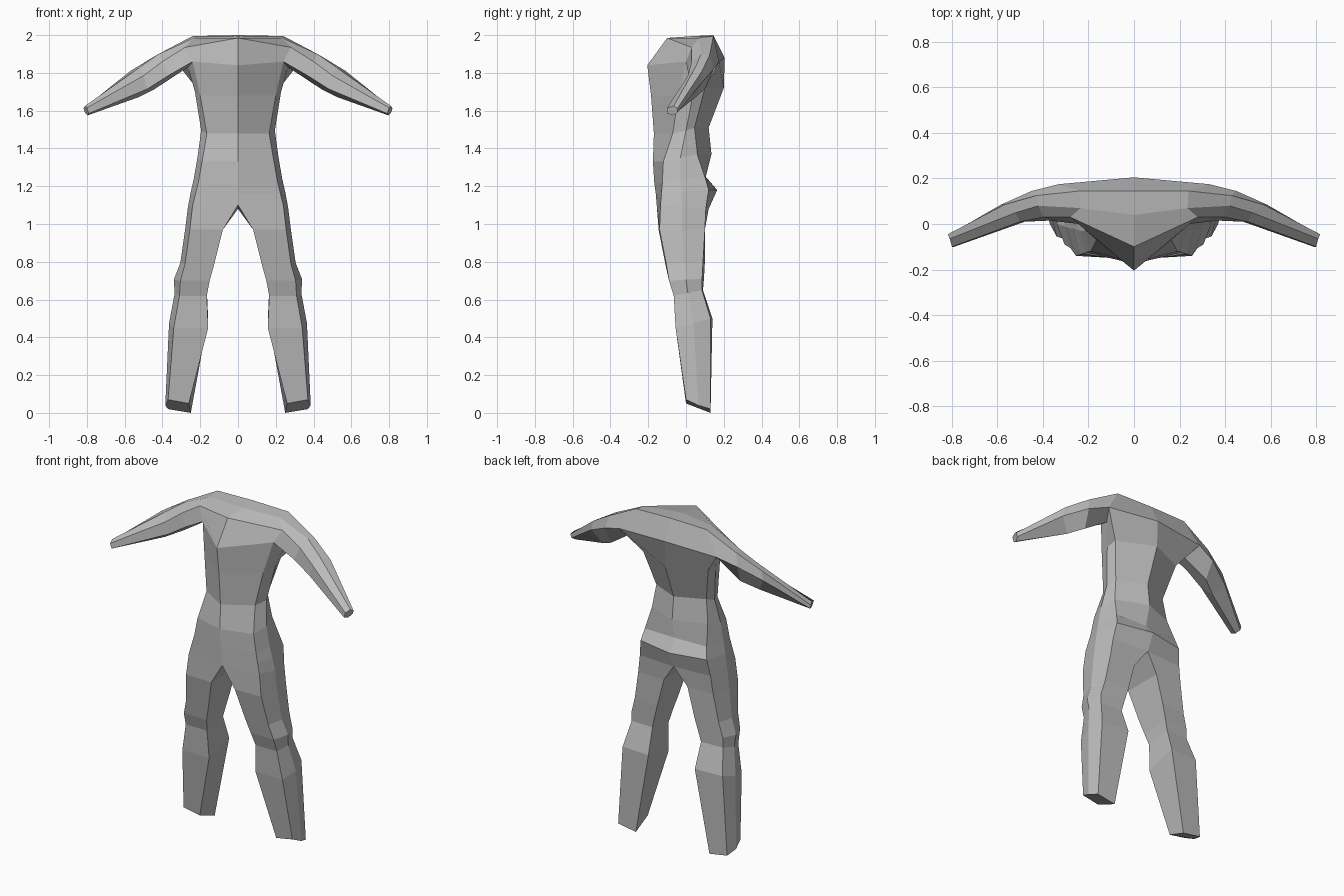
import bpy
import bmesh

grey = bpy.data.materials.new("plain grey")
grey.diffuse_color = (0.5, 0.5, 0.5, 1)


def section(zf, zb, xin, yfc, xfo, yfo, xo, yo, xbo, ybo, ybc):
    """Half body ring: front inner, front outer, side, back outer, back inner."""
    return [(xin, yfc, zf), (xfo, yfo, zf), (xo, yo, (zf + zb) / 2),
            (xbo, ybo, zb), (xin, ybc, zb)]


def loft(name, rings, closed, cap=False, extra=()):
    """Skin the rings, add extra faces, and mirror the half across x = 0."""
    bm = bmesh.new()
    rows = [[bm.verts.new(p) for p in r] for r in rings]
    for a, b in zip(rows, rows[1:]):
        n = len(a)
        for i in range(n if closed else n - 1):
            j = (i + 1) % n
            bm.faces.new((a[i], b[i], b[j], a[j]))
    if cap:
        bm.faces.new(rows[-1][::-1])
    for pts in extra:
        bm.faces.new([bm.verts.new(p) for p in pts])
    bmesh.ops.remove_doubles(bm, verts=bm.verts[:], dist=0.0005)
    mesh = bpy.data.meshes.new(name)
    bm.to_mesh(mesh)
    bm.free()
    mesh.materials.append(grey)
    ob = bpy.data.objects.new(name, mesh)
    bpy.context.collection.objects.link(ob)
    mod = ob.modifiers.new("mirror", 'MIRROR')
    mod.use_clip = True
    mod.merge_threshold = 0.001
    return ob


# Shoulder opening, shared by torso and arms
arm_front, collar = (.24, 0, 1.86), (.28, .03, 1.935)
top_front, top_back = (.235, .07, 1.985), (.24, .145, 1.995)
blade, armpit = (.33, .175, 1.86), (.265, .08, 1.83)

# Torso, chest down to crotch, with the shoulder top closed over
chest, spine = (0, -.205, 1.84), (0, .205, 1.88)
neck, nape_front, nape = (0, -.1, 1.985), (0, .04, 1.995), (0, .145, 2.0)
crotch = section(1.10, 1.08, 0, -.155, .24, -.135, .265, -.02, .24, .105, .12)
torso = [
    [chest, arm_front, armpit, blade, spine],
    section(1.68, 1.72, 0, -.185, .20, -.04, .228, .04, .22, .10, .20),
    section(1.48, 1.51, 0, -.17, .165, -.07, .195, 0, .17, .045, .12),
    section(1.33, 1.37, 0, -.175, .19, -.12, .215, -.03, .19, .06, .135),
    section(1.22, 1.25, 0, -.168, .21, -.125, .235, -.03, .21, .10, .105),
    section(1.16, 1.18, 0, -.16, .225, -.13, .25, -.025, .225, .12, .165),
    crotch,
]
loft("torso", torso, False, extra=[
    (chest, arm_front, collar, neck),
    (neck, collar, top_front, nape_front),
    (nape_front, top_front, top_back, nape),
    (nape, top_back, blade, spine),
])

# Legs, crotch to ankle
legs = [
    crotch,
    section(.97, .97, .08, -.145, .255, -.14, .28, -.02, .255, .10, .10),
    section(.79, .80, .125, -.11, .28, -.105, .305, -.01, .285, .09, .10),
    section(.70, .71, .15, -.09, .305, -.09, .34, 0, .31, .085, .095),
    section(.62, .65, .165, -.065, .31, -.065, .335, .01, .31, .085, .09),
    section(.45, .50, .158, -.055, .34, -.055, .365, .04, .34, .13, .14),
    [(.26, 0, .05), (.37, 0, .07), (.385, .065, .04), (.37, .13, .02), (.25, .13, 0)],
]
loft("legs", legs, True, cap=True)

# Arms, shoulder to wrist
arms = [
    [arm_front, collar, top_front, top_back, blade, armpit],
    [(.37, .015, 1.785), (.40, .03, 1.86), (.42, .08, 1.90), (.43, .125, 1.895),
     (.45, .145, 1.82), (.44, .10, 1.715)],
    [(.48, .01, 1.715), (.50, .01, 1.785), (.52, .05, 1.83), (.57, .085, 1.81),
     (.585, .085, 1.75), (.53, .05, 1.67)],
    [(.79, -.10, 1.585), (.80, -.10, 1.615), (.81, -.065, 1.625), (.818, -.045, 1.612),
     (.81, -.045, 1.59), (.797, -.07, 1.575)],
]
loft("arms", arms, True, cap=True)
